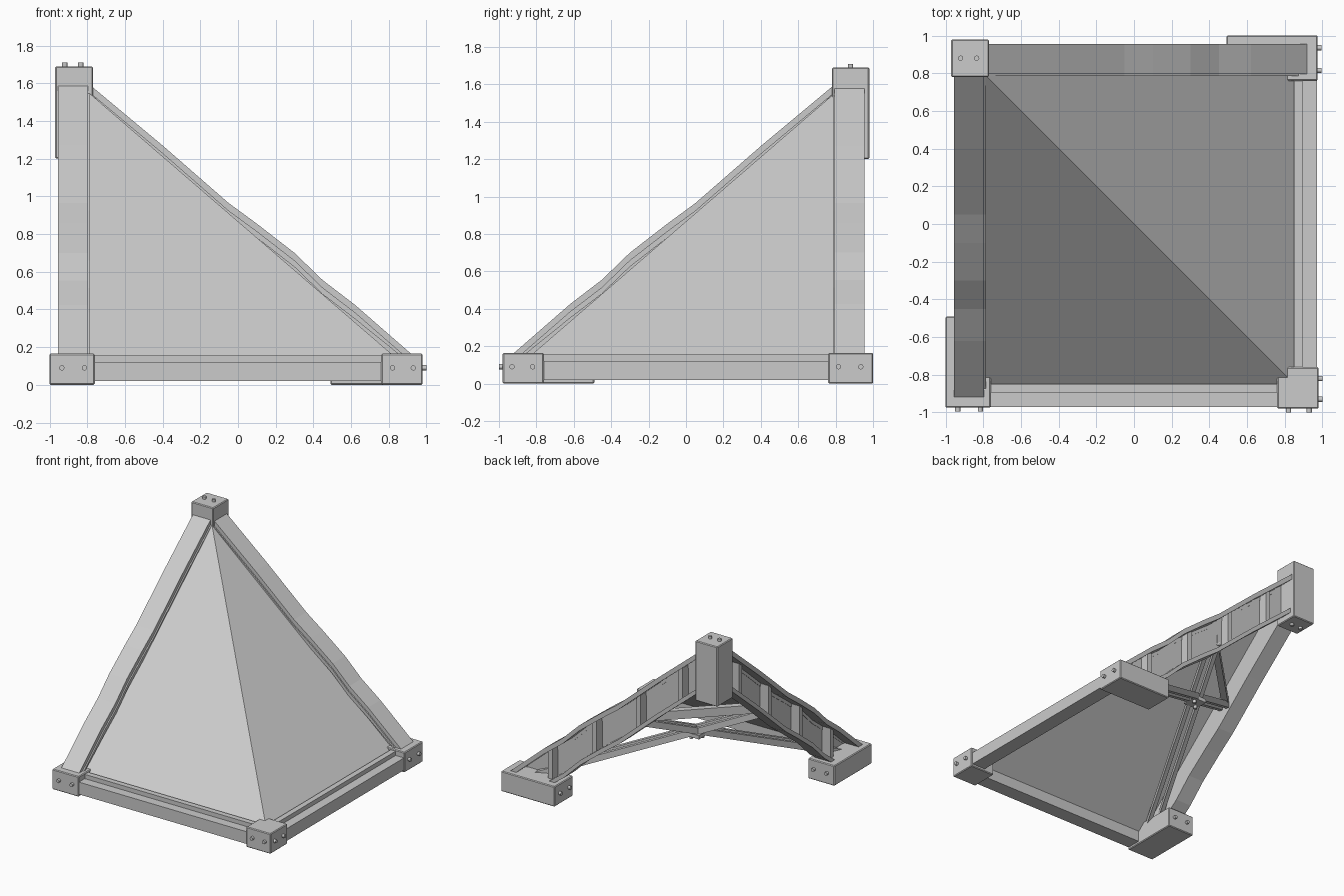
import bpy, bmesh
from mathutils import Vector, Matrix

cube = bpy.data.objects.get("Cube")
if cube:
    bpy.data.objects.remove(cube)

grey = bpy.data.materials.new("plain grey")
grey.use_nodes = True
grey.diffuse_color = (0.6, 0.6, 0.6, 1)
grey.node_tree.nodes["Principled BSDF"].inputs["Base Color"].default_value = (0.6, 0.6, 0.6, 1)

# Reflection across the hip line: x and y swap and change sign
HIP_MIRROR = Matrix(((0, -1, 0, 0), (-1, 0, 0, 0), (0, 0, 1, 0), (0, 0, 0, 1)))


def finish(bm, name, mirrored):
    if mirrored:
        bm.transform(HIP_MIRROR)
    bmesh.ops.recalc_face_normals(bm, faces=bm.faces)
    mesh = bpy.data.meshes.new(name)
    bm.to_mesh(mesh)
    bm.free()
    mesh.materials.append(grey)
    obj = bpy.data.objects.new(name, mesh)
    bpy.context.collection.objects.link(obj)
    return obj


def prism(name, points, offset, mirrored=False):
    """Extrude a flat outline along an offset."""
    bm = bmesh.new()
    face = bm.faces.new([bm.verts.new(p) for p in points])
    new = bmesh.ops.extrude_face_region(bm, geom=[face])["geom"]
    bmesh.ops.translate(bm, vec=offset, verts=[v for v in new if isinstance(v, bmesh.types.BMVert)])
    return finish(bm, name, mirrored)


def box(name, x, y, z, mirrored=False, bevel=0.0):
    pts = [(x[0], y[0], z[0]), (x[1], y[0], z[0]), (x[1], y[1], z[0]), (x[0], y[1], z[0])]
    obj = prism(name, pts, (0, 0, z[1] - z[0]), mirrored)
    if bevel:
        mod = obj.modifiers.new("worn edges", "BEVEL")
        mod.width, mod.segments = bevel, 1
    return obj


def bar(name, a, b, side, width, height, mirrored=False):
    """Square bar from a to b, shifted sideways."""
    a, b = Vector(a), Vector(b)
    across = (b - a).cross(Vector((0, 0, 1))).normalized()
    up = across.cross(b - a).normalized()
    a = a + across * side
    pts = [a + across * width * i / 2 + up * height * j / 2 for i, j in ((-1, -1), (1, -1), (1, 1), (-1, 1))]
    return prism(name, pts, b - a + across * side, mirrored)


def bolt(name, pos, direction, mirrored=False):
    bm = bmesh.new()
    rot = Vector((0, 0, 1)).rotation_difference(Vector(direction)).to_matrix().to_4x4()
    bmesh.ops.create_cone(bm, cap_ends=True, segments=12, radius1=0.014, radius2=0.014,
                          depth=0.04, matrix=Matrix.Translation(pos) @ rot)
    return finish(bm, name, mirrored)


# Upper edge of the sloping rafter, slightly uneven (distance, height)
RAFTER = [(-0.79, 1.595), (-0.4, 1.27), (-0.05, 0.965), (0.1, 0.855), (0.3, 0.70),
          (0.45, 0.555), (0.62, 0.425), (0.93, 0.155)]


def height_at(s):
    for (s0, z0), (s1, z1) in zip(RAFTER, RAFTER[1:]):
        if s <= s1:
            return z0 + (z1 - z0) * (s - s0) / (s1 - s0)
    return RAFTER[-1][1]


def rafter_strip(name, top, bottom, y0, y1, mirrored):
    """Strip following the rafter, between two drops below its upper edge."""
    floor = 0.1
    upper = [(s, y0, max(z - top, floor + 0.01)) for s, z in RAFTER]
    lower = [(s, y0, max(z - bottom, floor)) for s, z in RAFTER]
    prism(name, upper + lower[::-1], (0, y1 - y0, 0), mirrored)


# Apex block with bolts above and below
box("apex_block", (-0.97, -0.77), (0.78, 0.98), (1.2, 1.69), bevel=0.006)
for i, x in enumerate((-0.92, -0.835)):
    bolt(f"apex_top_bolt_{i}", (x, 0.88, 1.69), (0, 0, 1))
    bolt(f"apex_lower_bolt_{i}", (x, 0.88, 1.2), (0, 0, -1))

# Outer corner block under the hip
box("hip_corner_block", (0.76, 0.98), (-0.98, -0.76), (0, 0.165), bevel=0.006)

# Collar beam between the two rafters
bar("collar_beam", (-0.12, 0.81, 0.83), (-0.81, 0.12, 0.83), 0, 0.05, 0.07)

for m in (False, True):
    tag = "_side" if m else "_main"

    # Roof panel
    prism("roof_panel" + tag, [(-0.8, -0.86, 0.125), (0.86, -0.86, 0.125),
                               (-0.78, 0.78, 1.54), (-0.8, 0.78, 1.54)], (0, 0.012, -0.018), m)

    # Rafter: plank, lip, web and lower flange
    rafter_strip("rafter_plank" + tag, 0, 0.045, 0.795, 0.955, m)
    rafter_strip("rafter_lip" + tag, 0.04, 0.075, 0.785, 0.83, m)
    rafter_strip("rafter_web" + tag, 0.04, 0.31, 0.80, 0.825, m)
    rafter_strip("rafter_flange" + tag, 0.29, 0.33, 0.80, 0.94, m)

    # Upright stiffeners in the rafter channel
    for i, s in enumerate((-0.58, -0.2, 0.2, 0.6)):
        z = height_at(s)
        box(f"stiffener_{i}{tag}", (s - 0.02, s + 0.02), (0.82, 0.90),
            (max(z - 0.31, 0.12), z - 0.03), m)

    # Foot block and its bolts
    box("foot_block" + tag, (0.49, 0.975), (0.76, 1.0), (0, 0.165), m, 0.006)
    for i, y in enumerate((0.815, 0.935)):
        bolt(f"foot_outer_bolt_{i}{tag}", (0.975, y, 0.09), (1, 0, 0), m)
        bolt(f"foot_inner_bolt_{i}{tag}", (0.49, y, 0.09), (-1, 0, 0), m)
    for i, x in enumerate((0.82, 0.93)):
        bolt(f"hip_corner_bolt_{i}{tag}", (x, -0.98, 0.09), (0, -1, 0), m)

    # Ground sill with a raised curb along the panel
    sill = [(-0.97, 0.02), (-0.97, 0.12), (-0.895, 0.12), (-0.895, 0.155), (-0.85, 0.155), (-0.85, 0.02)]
    prism("ground_sill" + tag, [(-0.8, y, z) for y, z in sill], (1.6, 0, 0), m)

    # Paired scissor ties from a foot block to the opposite rafter
    for i, side in enumerate((-0.035, 0.035)):
        bar(f"scissor_tie_{i}{tag}", (-0.85, -0.825, 0.12), (-0.115, 0.81, 0.80), side, 0.03, 0.05, m)

# Plate and bolts where the ties cross
box("tie_plate", (-0.39, -0.27), (0.27, 0.39), (0.555, 0.585))
for i, d in enumerate((-0.03, 0.03)):
    bolt(f"tie_bolt_{i}", (-0.33 + d, 0.33 + d, 0.55), (0, 0, -1))
